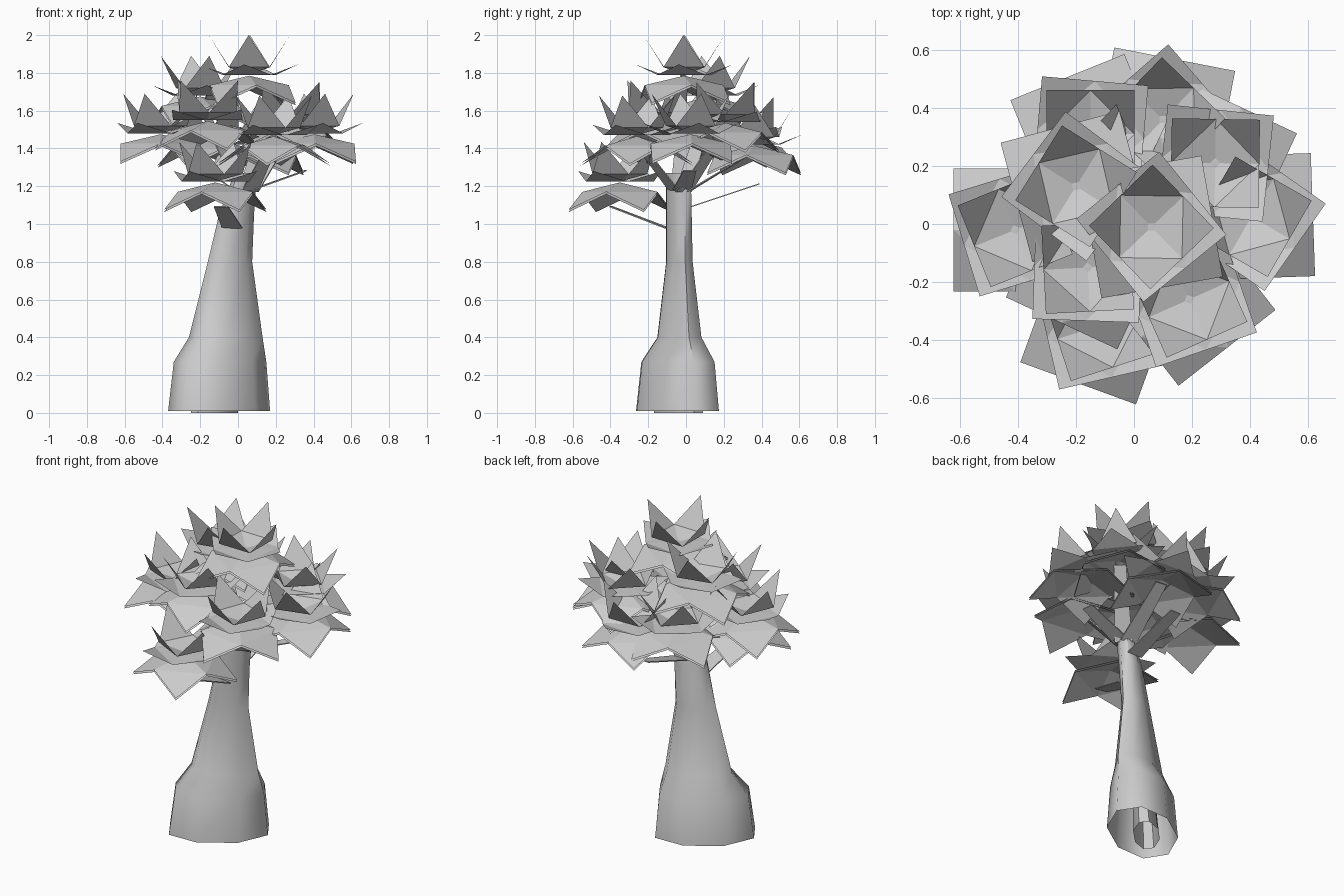
import bpy, bmesh, math
from mathutils import Vector

cube = bpy.data.objects.get("Cube")
if cube:
    bpy.data.objects.remove(cube, do_unlink=True)

grey = bpy.data.materials.new("plain grey")
grey.use_nodes = True
colour = (0.6, 0.6, 0.6, 1)
grey.diffuse_color = colour
grey.node_tree.nodes["Principled BSDF"].inputs["Base Color"].default_value = colour


def finish(bm, name, smooth=False):
    mesh = bpy.data.meshes.new(name)
    bm.to_mesh(mesh)
    bm.free()
    mesh.materials.append(grey)
    obj = bpy.data.objects.new(name, mesh)
    bpy.context.collection.objects.link(obj)
    if smooth:
        bpy.ops.object.select_all(action="DESELECT")
        obj.select_set(True)
        bpy.context.view_layer.objects.active = obj
        bpy.ops.object.shade_smooth_by_angle(angle=math.radians(60))
    return obj


def loft(name, rings, skew, sides=8):
    """Open tube, oval on the diagonal, through rings of (x min, x max, y min, y max, z)."""
    bm = bmesh.new()
    lead = math.radians(skew)
    previous = None
    for x0, x1, y0, y1, z in rings:
        ring = []
        for i in range(sides):
            a = math.tau * i / sides
            ring.append(bm.verts.new(((x0 + x1) / 2 + (x1 - x0) / 2 * math.cos(a),
                                      (y0 + y1) / 2 + (y1 - y0) / 2 * math.sin(a + lead), z)))
        if previous:
            for i in range(sides):
                j = (i + 1) % sides
                bm.faces.new((previous[i], previous[j], ring[j], ring[i]))
        previous = ring
    bm.faces.new(previous)
    return finish(bm, name, True)


def leaf_sheet(bm, centre, radius, edge, tip, turn):
    """Square sheet whose four corners fold up or down as pointed leaves."""
    c = Vector(centre)
    outer, mids = [], []
    for i in range(4):
        a = math.radians(turn + 90 * i)
        b = a + math.pi / 4
        r = radius * math.cos(math.pi / 4)
        outer.append(bm.verts.new(c + Vector((radius * math.cos(a), radius * math.sin(a), tip))))
        mids.append(bm.verts.new(c + Vector((r * math.cos(b), r * math.sin(b), edge))))
    hub = bm.verts.new(c)
    for i in range(4):
        bm.faces.new((hub, mids[i - 1], mids[i]))
        bm.faces.new((mids[i - 1], outer[i], mids[i]))


def branch(name, start, end, width):
    """Flat ribbon between two points."""
    s, e = Vector(start), Vector(end)
    side = (e - s).cross(Vector((0, 0, 1))).normalized() * width / 2
    bm = bmesh.new()
    bm.faces.new([bm.verts.new(p) for p in (s - side, e - side * 0.7, e + side * 0.7, s + side)])
    obj = finish(bm, name)
    solid = obj.modifiers.new("thickness", "SOLIDIFY")
    solid.thickness = 0.006


# Trunk, hollow at the foot, with a short core inside
loft("trunk", [(-0.37, 0.17, -0.28, 0.19, 0.01), (-0.34, 0.15, -0.25, 0.165, 0.27),
               (-0.26, 0.13, -0.16, 0.09, 0.4), (-0.16, 0.075, -0.11, 0.04, 0.8),
               (-0.1, 0.085, -0.11, 0.035, 1.05), (-0.02, 0.1, -0.11, 0.03, 1.27)], 24)
loft("trunk_core", [(-0.25, 0, -0.17, 0.09, 0), (-0.2, 0, -0.13, 0.06, 0.3)], 40)

# Leaf clusters: place, centre, turn of the drooping sheets, turn of the raised sheets
clusters = {
    "top": (0.06, -0.01, 1.8, -35, -6),
    "front_low": (-0.12, -0.35, 1.235, 25, 58),
    "right_side": (-0.41, -0.02, 1.49, 45, 62),
    "left_side": (0.405, 0.025, 1.49, 47, 10),
    "back": (0.1, 0.36, 1.43, 34, -4),
    "front_left": (0.19, -0.26, 1.48, -7, -26),
    "front_right": (-0.16, -0.15, 1.56, 20, 43),
    "back_right_high": (-0.2, 0.13, 1.69, 60, 8),
    "back_right_low": (-0.15, 0.31, 1.47, 67, 40),
    "back_left": (0.28, 0.21, 1.55, 20, 39),
}
for place, (x, y, z, droop_turn, raise_turn) in clusters.items():
    bm = bmesh.new()
    leaf_sheet(bm, (x, y, z - 0.01), 0.215, 0.04, 0.21, raise_turn + 5)
    leaf_sheet(bm, (x, y, z - 0.005), 0.26, -0.005, 0.05, raise_turn)
    for layer in (0.015, 0.027):
        leaf_sheet(bm, (x, y, z - layer), 0.3, -0.05, -0.145, droop_turn)
    finish(bm, "leaf_cluster_" + place)

# Branches fanning from the head of the trunk to the clusters
for place in ("right_side", "back", "front_left", "back_right_high", "back_left"):
    x, y, z = clusters[place][:3]
    branch("branch_" + place, (0.04 + x * 0.12, -0.03 + y * 0.12, 1.17), (x, y, z - 0.05), 0.1)
branch("branch_left_side", (0.08, -0.02, 1.18), (0.36, 0.02, 1.28), 0.1)
branch("branch_front_low", (-0.03, -0.1, 0.975), (-0.09, -0.4, 1.09), 0.11)
branch("branch_back_low", (0.02, 0.03, 1.09), (0.02, 0.39, 1.21), 0.1)
